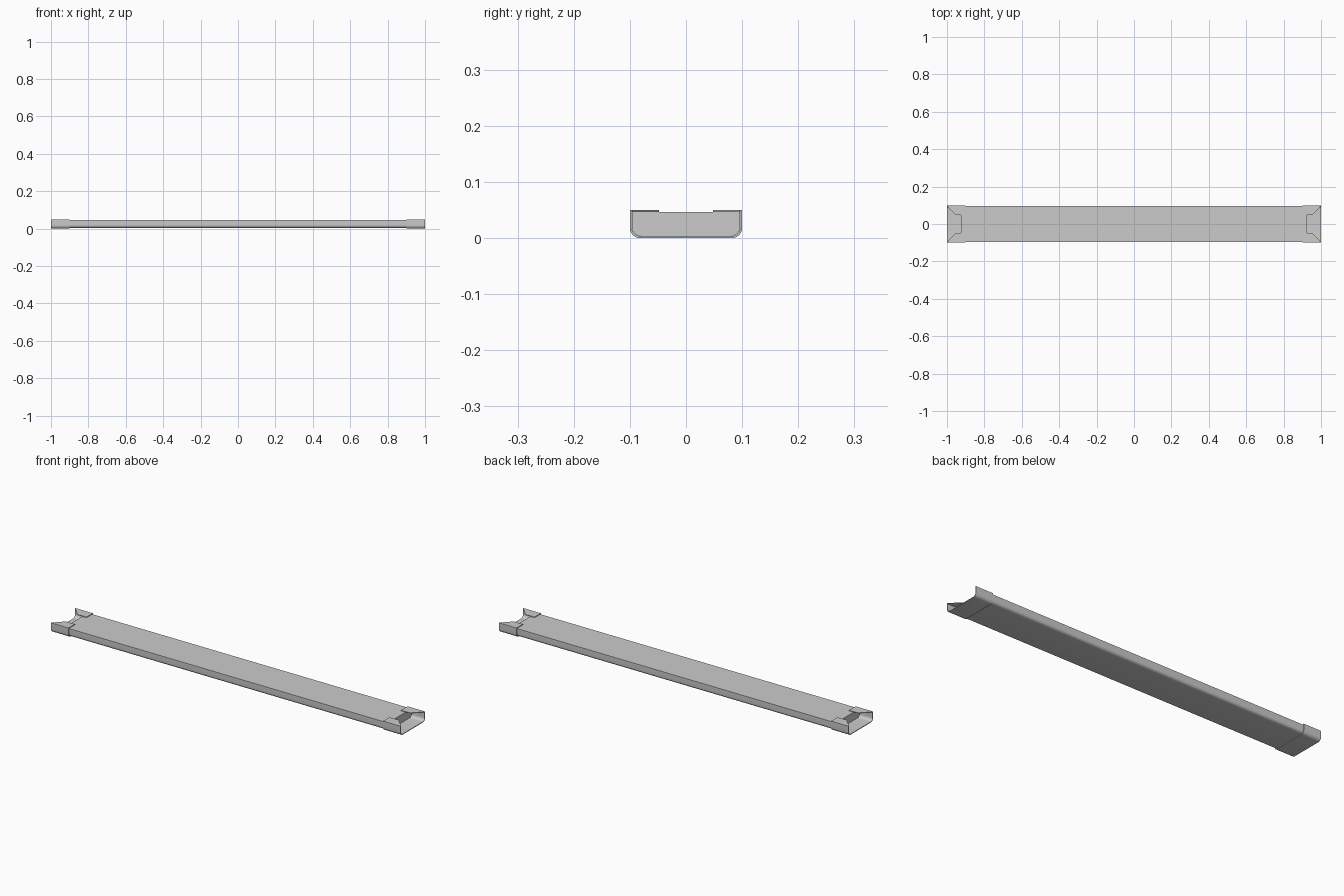
import bpy, bmesh, math

if "Cube" in bpy.data.objects:
    bpy.data.objects.remove(bpy.data.objects["Cube"])


def trough(half_w, bottom, top, radius, n=8):
    """Open U outline in (y, z): top left, rounded bottom, top right."""
    pts = [(-half_w, top)]
    for side, start in ((-1, math.pi), (1, 1.5 * math.pi)):
        for i in range(n + 1):
            a = start + i / n * math.pi / 2
            pts.append((side * (half_w - radius) + radius * math.cos(a),
                        bottom + radius + radius * math.sin(a)))
    return pts + [(half_w, top)]


def loft(name, stations):
    """Skin closed outlines given as (x, points) along x, with end faces."""
    bm = bmesh.new()
    rings = [[bm.verts.new((x, y, z)) for y, z in pts] for x, pts in stations]
    n = len(rings[0])
    for a, b in zip(rings, rings[1:]):
        for i in range(n):
            j = (i + 1) % n
            bm.faces.new((a[i], a[j], b[j], b[i]))
    bm.faces.new(rings[0])
    bm.faces.new(rings[-1])
    bmesh.ops.recalc_face_normals(bm, faces=bm.faces)
    mesh = bpy.data.meshes.new(name)
    bm.to_mesh(mesh)
    bm.free()
    obj = bpy.data.objects.new(name, mesh)
    bpy.context.collection.objects.link(obj)
    bpy.ops.object.select_all(action='DESELECT')
    obj.select_set(True)
    bpy.context.view_layer.objects.active = obj
    bpy.ops.object.shade_smooth_by_angle(angle=math.radians(30))
    return obj


# plank: solid board with rounded lower edges
board = trough(0.0965, 0.004, 0.046, 0.015)
loft("plank", [(-0.925, board), (0.925, board)])


# end bracket: sheet wrapped around the plank, lips cut diagonally at the mouth
def bracket_outline(gap):
    outer = trough(0.1, 0.0, 0.05, 0.018)
    inner = trough(0.097, 0.0035, 0.0465, 0.0155)
    return outer + [(gap, 0.05), (gap, 0.0465)] + inner[::-1] + [(-gap, 0.0465), (-gap, 0.05)]


for side, label in ((-1, "left"), (1, "right")):
    loft("end_bracket_" + label, [(side * x, bracket_outline(gap)) for x, gap in
                                  ((0.9, 0.048), (0.952, 0.048), (1.0, 0.0965))])
